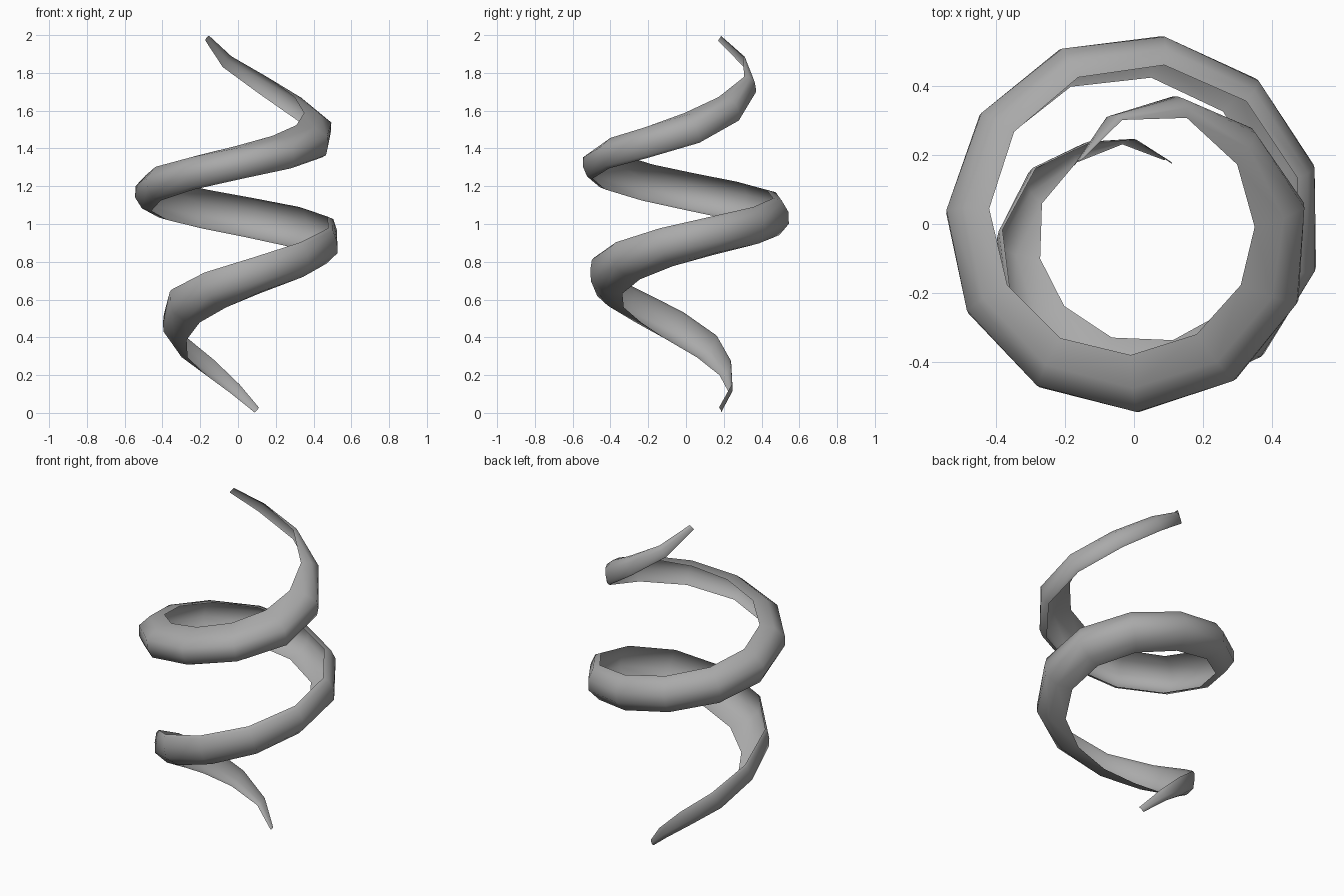
import bpy, bmesh
from math import radians, cos, sin
from mathutils import Vector

if "Cube" in bpy.data.objects:
    bpy.data.objects.remove(bpy.data.objects["Cube"])

# Path keys: angle (deg), outer radius, height, half width, upper lip depth, lower lip depth
KEYS = [
    (61, 0.21, 0.015, 0.018, 0.004, 0.006), (93, 0.247, 0.125, 0.033, 0.005, 0.015),
    (124, 0.275, 0.235, 0.052, 0.01, 0.035), (156, 0.34, 0.345, 0.072, 0.015, 0.075),
    (188, 0.40, 0.455, 0.088, 0.02, 0.12), (219, 0.455, 0.56, 0.096, 0.025, 0.15),
    (270, 0.51, 0.695, 0.1, 0.025, 0.165), (360, 0.545, 0.905, 0.103, 0.05, 0.15),
    (450, 0.55, 1.045, 0.105, 0.085, 0.12), (540, 0.545, 1.175, 0.1, 0.125, 0.085),
    (630, 0.545, 1.325, 0.088, 0.165, 0.05), (695, 0.525, 1.44, 0.088, 0.17, 0.04),
    (727, 0.495, 1.515, 0.085, 0.15, 0.035), (758, 0.44, 1.615, 0.072, 0.10, 0.02),
    (790, 0.39, 1.74, 0.053, 0.05, 0.01), (821, 0.322, 1.86, 0.036, 0.02, 0.005),
    (853, 0.245, 1.985, 0.018, 0.006, 0.004),
]
# Crescent half-section: (fraction of lip depth, fraction of half width)
HALF = [(1, 1), (0.42, 0.87), (0.0, 0.3)]
SEGMENTS = 25


def sample(a):
    """Smoothly interpolate the keys at angle a."""
    i = 0
    while i < len(KEYS) - 2 and a > KEYS[i + 1][0]:
        i += 1
    k0, k1 = KEYS[i], KEYS[i + 1]
    p, n = KEYS[max(i - 1, 0)], KEYS[min(i + 2, len(KEYS) - 1)]
    h = k1[0] - k0[0]
    t = (a - k0[0]) / h
    out = []
    for c in range(1, 6):
        m0 = (k1[c] - p[c]) / (k1[0] - p[0]) * h
        m1 = (n[c] - k0[c]) / (n[0] - k0[0]) * h
        out.append((2*t**3 - 3*t*t + 1) * k0[c] + (t**3 - 2*t*t + t) * m0
                   + (3*t*t - 2*t**3) * k1[c] + (t**3 - t*t) * m1)
    return out


def point(a):
    r, z = sample(a)[:2]
    return Vector((r * cos(radians(a)), r * sin(radians(a)), z))


# Sweep the section along the path
bm = bmesh.new()
rings = []
first, last = KEYS[0][0], KEYS[-1][0]
for i in range(SEGMENTS + 1):
    a = first + (last - first) * i / SEGMENTS
    _, _, width, d_up, d_low = sample(a)
    tangent = (point(min(a + 1, last)) - point(max(a - 1, first))).normalized()
    out = Vector((cos(radians(a)), sin(radians(a)), 0))
    out = (out - tangent * out.dot(tangent)).normalized()
    up = out.cross(tangent)
    section = [(-d * d_low, -w * width) for d, w in HALF]
    section += [(-d * d_up, w * width) for d, w in reversed(HALF)]
    rings.append([bm.verts.new(point(a) + out * u + up * v) for u, v in section])
for r0, r1 in zip(rings, rings[1:]):
    for j in range(len(r0) - 1):
        bm.faces.new((r0[j], r1[j], r1[j + 1], r0[j + 1])).smooth = True

mesh = bpy.data.meshes.new("spiral_ribbon")
bm.to_mesh(mesh)
bm.free()
ribbon = bpy.data.objects.new("spiral_ribbon", mesh)
bpy.context.collection.objects.link(ribbon)

# Dark grey finish
grey = bpy.data.materials.new("dark_grey")
grey.diffuse_color = (0.4, 0.4, 0.4, 1)
grey.use_nodes = True
grey.node_tree.nodes["Principled BSDF"].inputs["Base Color"].default_value = grey.diffuse_color
mesh.materials.append(grey)
